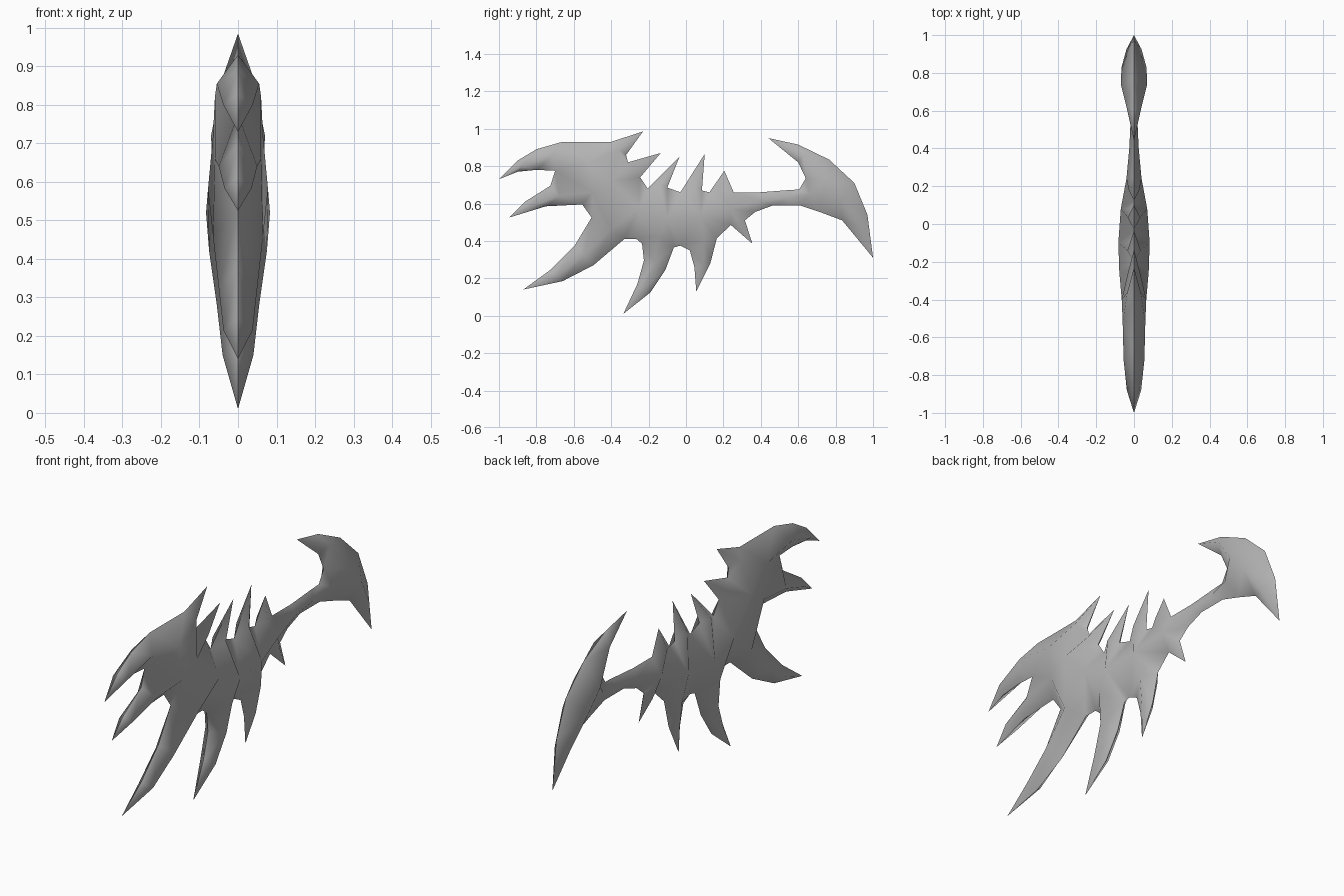
import bpy, bmesh
from mathutils import Vector
from mathutils.geometry import delaunay_2d_cdt

cube = bpy.data.objects.get("Cube")
if cube:
    bpy.data.objects.remove(cube, do_unlink=True)

steel = bpy.data.materials.new("grey_steel")
steel.use_nodes = True
GREY = (0.45, 0.45, 0.45, 1)
steel.diffuse_color = GREY
steel.node_tree.nodes["Principled BSDF"].inputs["Base Color"].default_value = GREY


def blade_form(name, outline, ridges):
    """Sharp-edged form: a (y, z) outline raised to ridge lines of (y, z, half thickness), mirrored in x."""
    points = {p: 0.0 for p in outline}
    for line in ridges:
        for p in line:
            points[p[:2]] = p[2] if len(p) > 2 else 0.0
    index = {p: i for i, p in enumerate(points)}
    half = list(points.values())
    edges = [(index[a], index[b]) for a, b in zip(outline, outline[1:] + outline[:1])]
    for line in ridges:
        edges += [(index[a[:2]], index[b[:2]]) for a, b in zip(line, line[1:])]
    co, _, faces, source, _, _ = delaunay_2d_cdt(
        [Vector(p) for p in points], edges, [], 1, 1e-5)

    bm = bmesh.new()
    verts = [bm.verts.new((half[s[0]] if s else 0.04, c.x, c.y)) for c, s in zip(co, source)]
    for f in faces:
        bm.faces.new([verts[i] for i in f])
    # lift inner edges that would otherwise lie flat on the mirror plane
    flat = [e for e in bm.edges if not e.is_boundary and all(v.co.x < 1e-5 for v in e.verts)]
    old = set(bm.verts)
    if flat:
        bmesh.ops.subdivide_edges(bm, edges=flat, cuts=1)
        for v in bm.verts:
            if v not in old:
                v.co.x = 0.02
    bmesh.ops.triangulate(bm, faces=[f for f in bm.faces if len(f.verts) > 3])
    # smooth flanks, crisp cutting edge
    for f in bm.faces:
        f.smooth = True
    for e in bm.edges:
        e.smooth = not e.is_boundary

    mesh = bpy.data.meshes.new(name)
    bm.to_mesh(mesh)
    bm.free()
    mesh.materials.append(steel)
    obj = bpy.data.objects.new(name, mesh)
    bpy.context.collection.objects.link(obj)
    mirror = obj.modifiers.new("mirror_sides", 'MIRROR')
    mirror.use_axis = (True, False, False)
    mirror.merge_threshold = 0.0005
    return obj


# Shared cross-section where the shaft meets the axe blade
SEAM_TOP, SEAM_MID, SEAM_LOW = (0.55, 0.672), (0.55, 0.63, 0.018), (0.55, 0.59)

# Body outline, clockwise from the upper jaw tip
upper_jaw = [(-1, .73), (-.9, .83), (-.8, .89), (-.66, .93), (-.4, .93)]
back_spikes = [(-.23, .985), (-.32, .86), (-.31, .82), (-.135, .87), (-.245, .74),
               (-.205, .68), (-.035, .85), (-.1, .685), (-.03, .66), (.1, .865),
               (.085, .67), (.125, .66), (.205, .775), (.255, .66)]
shaft = [(.395, .66), SEAM_TOP, SEAM_MID[:2], SEAM_LOW, (.465, .59), (.37, .555), (.315, .51)]
rear_claws = [(.355, .385), (.24, .485), (.165, .415), (.13, .28), (.055, .13),
              (.045, .26), (.02, .35), (-.03, .375), (-.065, .365)]
front_claws = [(-.11, .245), (-.19, .125), (-.335, .01), (-.26, .17), (-.225, .295),
               (-.235, .385), (-.265, .41), (-.33, .41), (-.495, .27), (-.66, .185),
               (-.87, .14), (-.725, .245), (-.595, .375), (-.505, .525)]
lower_jaw = [(-.555, .595), (-.75, .585), (-.945, .525), (-.86, .61), (-.725, .695),
             (-.7, .775), (-.8, .78), (-.9, .77)]

# Body ridge lines: spine nodes first, then one line from each tip to the spine
NECK, CHEST, BELLY = (-.4, .72, .065), (-.25, .58, .078), (-.1, .52, .083)
HIP, TAIL = (.08, .53, .07), (.24, .57, .04)
body_ridges = [
    [NECK, CHEST, BELLY, HIP, TAIL, (.4, .615, .025), SEAM_MID],
    [(-1, .73), (-.88, .8, .038), (-.72, .855, .055), (-.52, .82, .06), NECK],
    [(-.945, .525), (-.84, .583, .035), (-.68, .64, .05), (-.5, .66, .06), NECK],
    [(-.87, .14), (-.69, .215, .038), (-.545, .325, .05), (-.4, .46, .065), CHEST],
    [(-.335, .01), (-.225, .15, .04), (-.165, .28, .055), (-.15, .42, .075), BELLY],
    [(.055, .13), (.09, .27, .03), (.1, .4, .05), HIP],
    [(.355, .385), (.285, .48, .025), TAIL],
    [(-.23, .985), (-.36, .885, .035), NECK],
    [(-.135, .87), (-.27, .78, .035), NECK],
    [(-.035, .85), (-.14, .7, .035), BELLY],
    [(.1, .865), (.035, .7, .033), HIP],
    [(.205, .775), (.18, .675, .028), TAIL],
]
blade_form("clawed_body", upper_jaw + back_spikes + shaft + rear_claws + front_claws + lower_jaw,
           body_ridges)

# Crescent blade at the end of the shaft
crescent = [SEAM_TOP, (.605, .675), (.64, .735), (.6, .82), (.44, .95), (.6, .915), (.765, .835),
            (.9, .71), (.97, .54), (1, .31), (.835, .51), (.715, .555), (.61, .59),
            SEAM_LOW, SEAM_MID[:2]]
BLADE_MID = (.74, .72, .07)
blade_form("axe_blade", crescent, [
    [(.44, .95), (.63, .86, .042), BLADE_MID, (.83, .62, .066), (.925, .48, .04), (1, .31)],
    [SEAM_MID, (.66, .65, .03), BLADE_MID],
])
